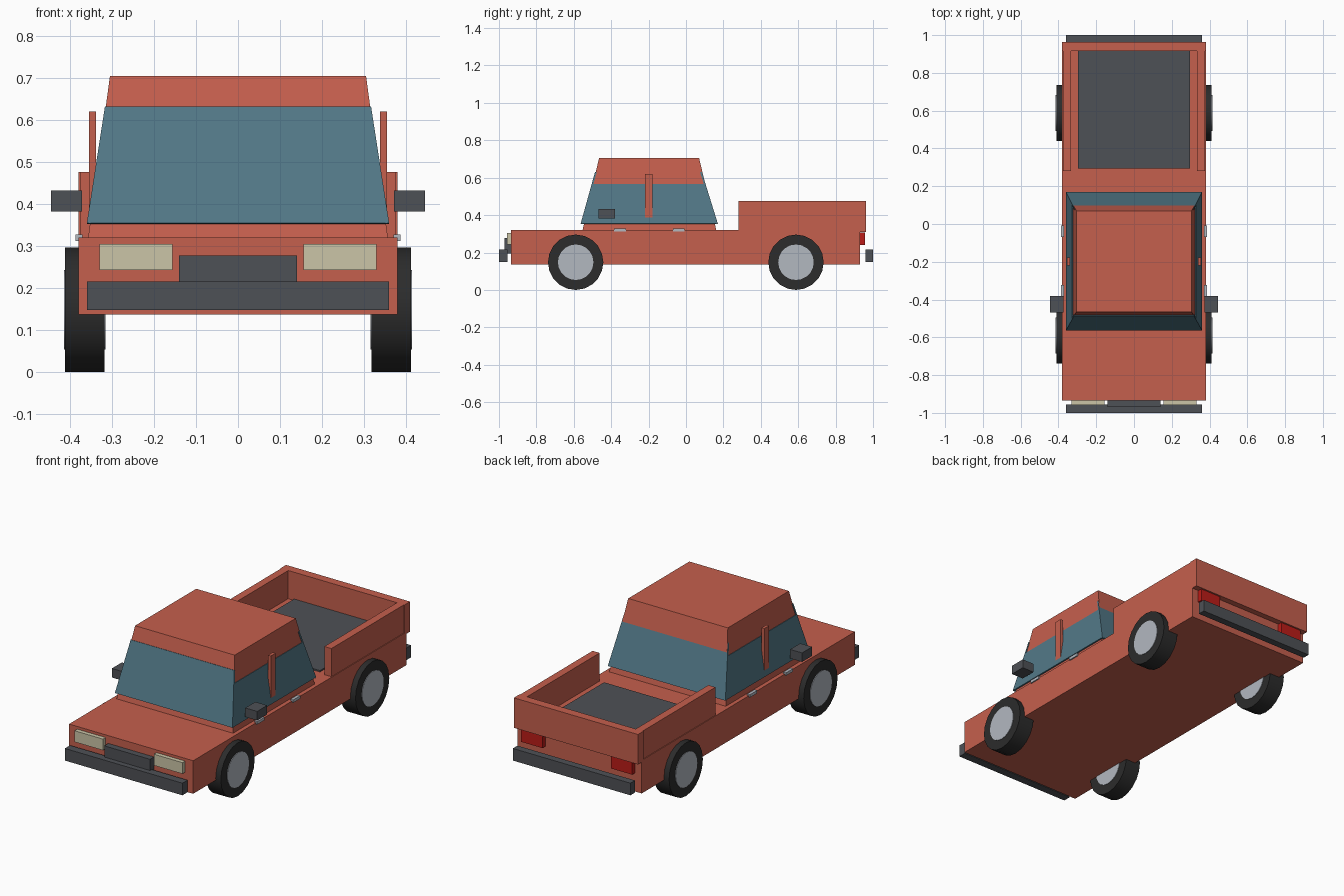
import bpy, bmesh, math
from mathutils import Vector

if "Cube" in bpy.data.objects:
    bpy.data.objects.remove(bpy.data.objects["Cube"])


def mat(name, r, g, b):
    m = bpy.data.materials.new(name)
    m.diffuse_color = (r, g, b, 1)
    m.use_nodes = True
    m.node_tree.nodes["Principled BSDF"].inputs["Base Color"].default_value = m.diffuse_color
    return m


RED = mat("red paint", 0.56, 0.115, 0.075)
GLASS = mat("blue glass", 0.085, 0.19, 0.245)
GREY = mat("dark grey trim", 0.076, 0.082, 0.092)
TYRE = mat("black rubber", 0.025, 0.025, 0.025)
SILVER = mat("silver metal", 0.45, 0.48, 0.53)
CREAM = mat("cream lamp", 0.60, 0.56, 0.39)
LAMP = mat("red lamp", 0.50, 0.012, 0.009)


def make(name, verts, faces, material):
    me = bpy.data.meshes.new(name)
    me.from_pydata(verts, [], faces)
    bm = bmesh.new()
    bm.from_mesh(me)
    if len(faces) > 1:
        bmesh.ops.recalc_face_normals(bm, faces=bm.faces[:])
    bm.to_mesh(me)
    bm.free()
    me.materials.append(material)
    ob = bpy.data.objects.new(name, me)
    bpy.context.collection.objects.link(ob)
    return ob


def rect(x, y0, y1, z, x0=None):
    x0 = -x if x0 is None else x0
    return [(x0, y0, z), (x, y0, z), (x, y1, z), (x0, y1, z)]


BOX = [(0, 3, 2, 1), (4, 5, 6, 7), (0, 1, 5, 4), (1, 2, 6, 5), (2, 3, 7, 6), (3, 0, 4, 7)]


def box(name, xs, ys, zs, material):
    return make(name, rect(xs[1], *ys, zs[0], xs[0]) + rect(xs[1], *ys, zs[1], xs[0]), BOX, material)


def pair(name, xs, ys, zs, material):
    box("right_" + name, xs, ys, zs, material)
    box("left_" + name, (-xs[1], -xs[0]), ys, zs, material)


# Lower body and tapered cab
box("lower_body", (-0.38, 0.38), (-0.935, 0.93), (0.137, 0.32), RED)
make("cab", rect(0.357, -0.553, 0.162, 0.32) + rect(0.305, -0.465, 0.07, 0.705), BOX, RED)


# Window panes laid over the cab sides
def corner(z, sx, back):
    t = (z - 0.355) / 0.277
    y = 0.17 - 0.086 * t if back else -0.563 + 0.077 * t
    return Vector((sx * (0.36 - 0.043 * t), y, z))


def pane(name, a, b, top):
    quad = [corner(0.355, *a), corner(0.355, *b), corner(top, *b), corner(top, *a)]
    ob = make(name, quad, [(0, 1, 2, 3)], GLASS)
    mod = ob.modifiers.new("thickness", "SOLIDIFY")
    mod.thickness = 0.009
    mod.offset = -1


pane("windscreen", (-1, False), (1, False), 0.632)
pane("rear_window", (1, True), (-1, True), 0.632)
pane("right_side_window", (1, False), (1, True), 0.567)
pane("left_side_window", (-1, True), (-1, False), 0.567)

# Door pillars, handles and mirrors
pair("door_pillar", (0.338, 0.355), (-0.22, -0.178), (0.38, 0.62), RED)
pair("mirror", (0.372, 0.445), (-0.468, -0.38), (0.382, 0.432), GREY)
pair("front_handle", (0.37, 0.387), (-0.385, -0.322), (0.312, 0.328), SILVER)
pair("rear_handle", (0.37, 0.387), (-0.07, -0.007), (0.312, 0.328), SILVER)

# Cargo bed
pair("bed_wall", (0.333, 0.376), (0.28, 0.93), (0.31, 0.476), RED)
box("tailgate", (-0.38, 0.38), (0.915, 0.963), (0.31, 0.476), RED)
box("bed_floor", (-0.297, 0.297), (0.293, 0.915), (0.315, 0.328), GREY)

# Bumpers, grille and lamps
box("front_bumper", (-0.36, 0.36), (-1.0, -0.955), (0.148, 0.215), GREY)
box("rear_bumper", (-0.36, 0.36), (0.96, 1.0), (0.148, 0.215), GREY)
box("grille", (-0.14, 0.14), (-0.97, -0.93), (0.195, 0.277), GREY)
pair("headlamp", (0.156, 0.33), (-0.958, -0.93), (0.243, 0.305), CREAM)
pair("tail_lamp", (0.21, 0.34), (0.925, 0.956), (0.24, 0.308), LAMP)


# Wheels with hubs showing on both faces
def cylinder(name, x, y, radius, width, sides, material):
    bpy.ops.mesh.primitive_cylinder_add(vertices=sides, radius=radius, depth=width,
                                        location=(x, y, 0.148), rotation=(0, math.pi / 2, 0))
    ob = bpy.context.object
    ob.name = name
    ob.data.materials.append(material)
    bpy.ops.object.shade_smooth_by_angle(angle=math.radians(35))


for side, sx in (("left", -1), ("right", 1)):
    for end, y in (("front", -0.59), ("rear", 0.588)):
        cylinder(f"{end}_{side}_tyre", sx * 0.365, y, 0.148, 0.093, 20, TYRE)
        cylinder(f"{end}_{side}_hub", sx * 0.365, y, 0.095, 0.099, 20, SILVER)
